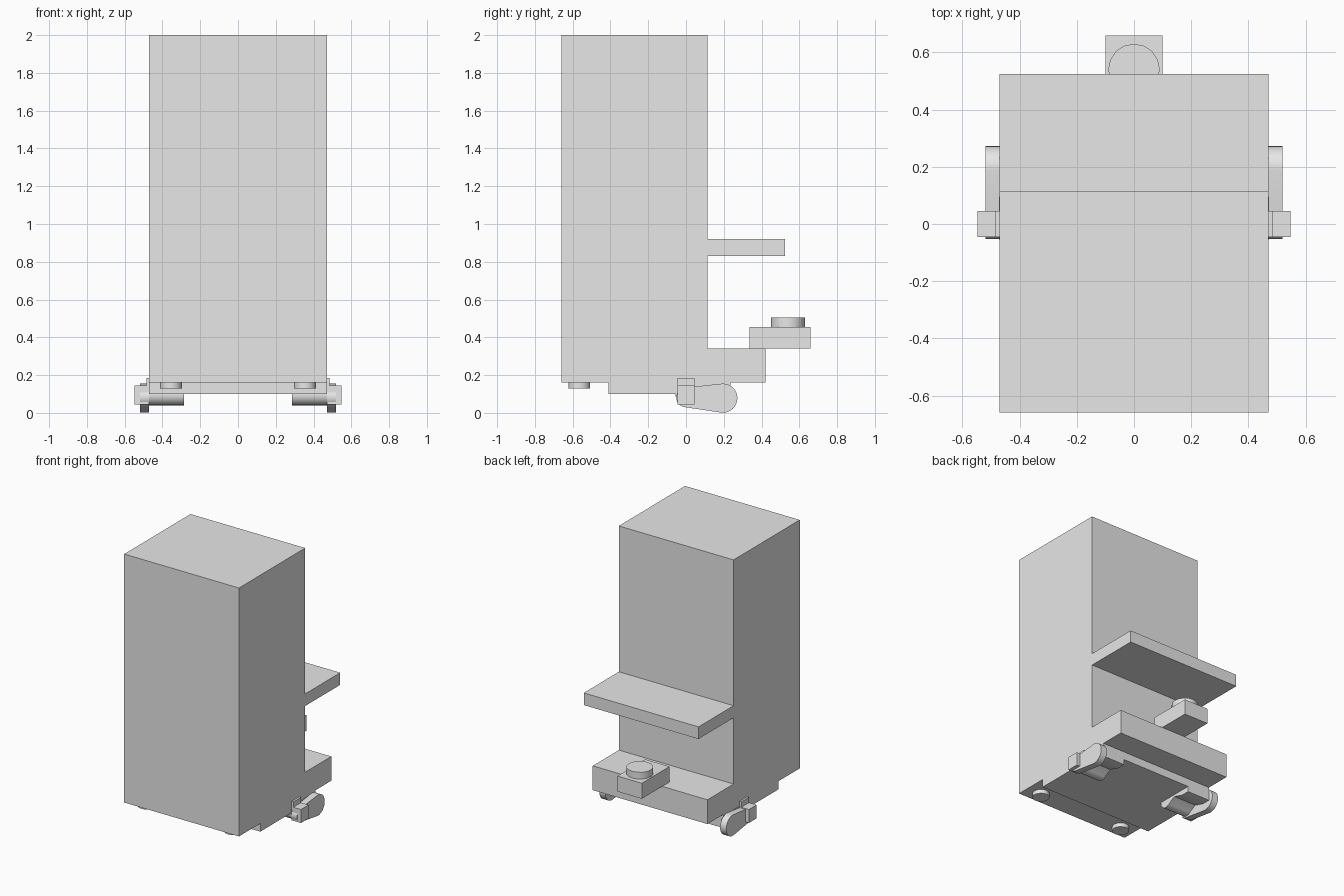
import bpy
import bmesh
import math
from mathutils import Matrix, Vector

cube = bpy.data.objects.get("Cube")
if cube:
    bpy.data.objects.remove(cube, do_unlink=True)

grey = bpy.data.materials.new("plain_grey")
grey.use_nodes = True
grey.diffuse_color = (0.8, 0.8, 0.8, 1)
grey.node_tree.nodes["Principled BSDF"].inputs["Base Color"].default_value = (0.8, 0.8, 0.8, 1)


def finish(name, bm, smooth=False):
    bmesh.ops.recalc_face_normals(bm, faces=bm.faces)
    mesh = bpy.data.meshes.new(name)
    bm.to_mesh(mesh)
    bm.free()
    mesh.materials.append(grey)
    obj = bpy.data.objects.new(name, mesh)
    bpy.context.collection.objects.link(obj)
    if smooth:
        bpy.ops.object.select_all(action='DESELECT')
        obj.select_set(True)
        bpy.context.view_layer.objects.active = obj
        bpy.ops.object.shade_smooth_by_angle(angle=math.radians(35))
    return obj


def box(name, x, y, z):
    bm = bmesh.new()
    bmesh.ops.create_cube(bm, size=1)
    for v in bm.verts:
        v.co = [lo + (c + 0.5) * (hi - lo) for c, (lo, hi) in zip(v.co, (x, y, z))]
    return finish(name, bm)


def disc(name, x, y, z, radius, sides):
    bm = bmesh.new()
    bmesh.ops.create_cone(bm, cap_ends=True, segments=sides, radius1=radius, radius2=radius,
                          depth=z[1] - z[0],
                          matrix=Matrix.Translation((x, y, sum(z) / 2)))
    return finish(name, bm, True)


def side_profile(name, x, points):
    """Extrude a (y, z) outline along x."""
    bm = bmesh.new()
    face = bm.faces.new([bm.verts.new((x[0], py, pz)) for py, pz in points])
    new = bmesh.ops.extrude_face_region(bm, geom=[face])["geom"]
    verts = [g for g in new if isinstance(g, bmesh.types.BMVert)]
    bmesh.ops.translate(bm, verts=verts, vec=Vector((x[1] - x[0], 0, 0)))
    return finish(name, bm, True)


def arc(y, z, radius, start, end, steps=14):
    angles = [math.radians(start + (end - start) * i / steps) for i in range(steps + 1)]
    return [(y + radius * math.cos(a), z + radius * math.sin(a)) for a in angles]


# Tall cabinet, shelf and stepped base
WIDE = (-0.47, 0.47)
box("cabinet", WIDE, (-0.66, 0.115), (0.16, 2))
box("shelf", WIDE, (0.115, 0.525), (0.83, 0.92))
box("rear_base", WIDE, (0.115, 0.42), (0.16, 0.34))
box("under_slab", WIDE, (-0.41, 0.235), (0.10, 0.16))

# Rear block with its round pad
box("rear_block", (-0.1, 0.1), (0.335, 0.66), (0.34, 0.455))
disc("round_pad", 0, 0.54, (0.455, 0.505), 0.09, 16)

# Mirrored feet, brackets and swinging arms
for side, sign in (("left", 1), ("right", -1)):
    def span(a, b):
        return tuple(sorted((sign * a, sign * b)))

    disc(side + "_foot", sign * 0.355, -0.565, (0.13, 0.16), 0.058, 24)
    side_profile(side + "_axle_bracket", span(0.285, 0.472),
                 arc(0, 0.095, 0.055, 90, 320)
                 + [(0.09, 0.085), (0.17, 0.06), (0.235, 0.06), (0.235, 0.15)])
    side_profile(side + "_arm", span(0.47, 0.52),
                 arc(0.195, 0.078, 0.077, -96, 96, 20) + arc(0, 0.082, 0.052, 96, 264))
    box(side + "_clamp_block", span(0.47, 0.547), (-0.045, 0.045), (0.045, 0.145))
    box(side + "_clamp_plate", span(0.47, 0.485), (-0.045, 0.045), (0.045, 0.185))
